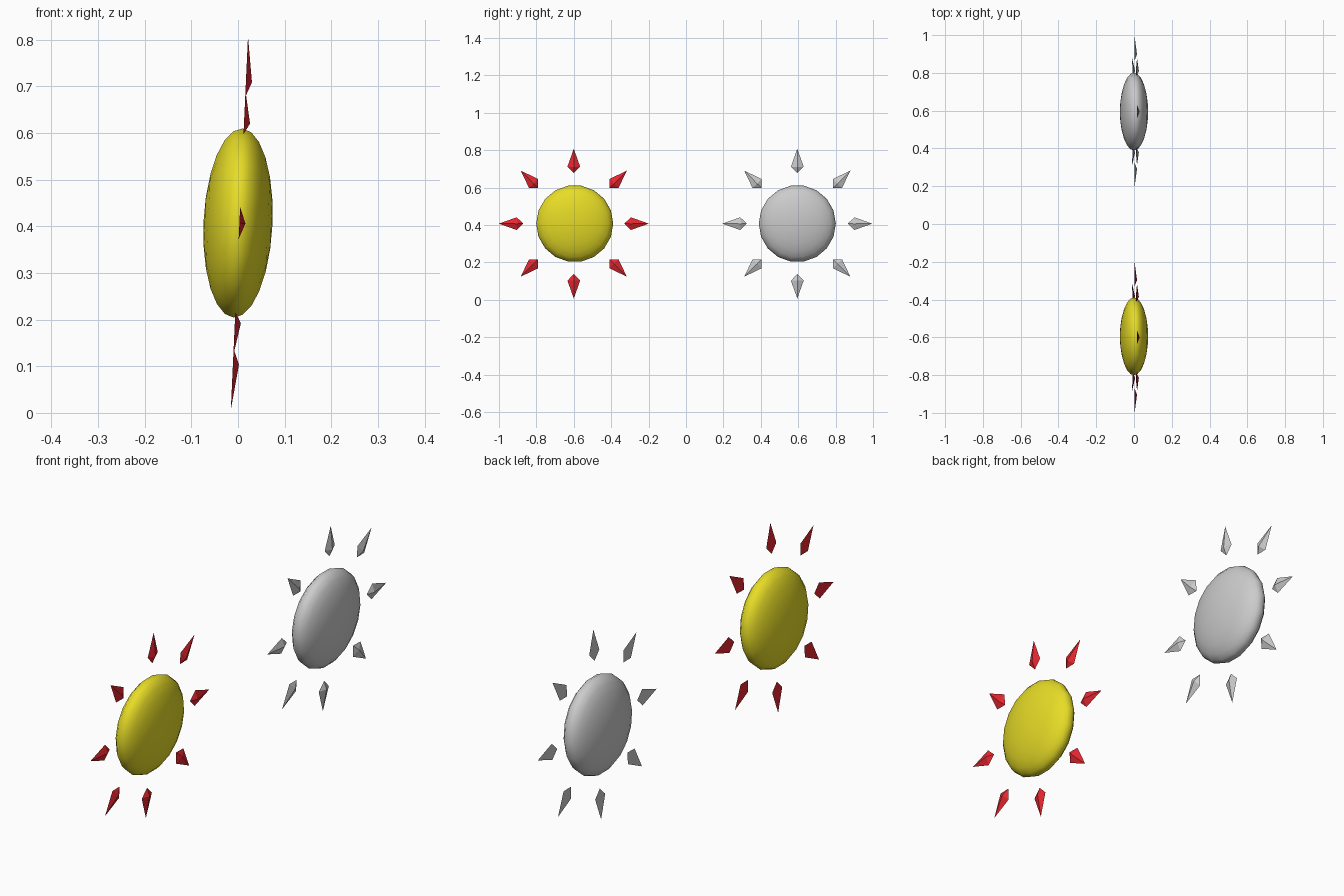
import bpy, bmesh, math
from mathutils import Matrix, Vector

if "Cube" in bpy.data.objects:
    bpy.data.objects.remove(bpy.data.objects["Cube"])

CENTER_Z = 0.407
TILT = math.atan(0.046)      # both emblems lean slightly towards +x at the top


def material(name, color):
    m = bpy.data.materials.new(name)
    m.diffuse_color = color
    m.use_nodes = True
    m.node_tree.nodes["Principled BSDF"].inputs["Base Color"].default_value = m.diffuse_color
    return m


def finish(name, bm, y, mat, smooth):
    bmesh.ops.recalc_face_normals(bm, faces=bm.faces)
    for f in bm.faces:
        f.smooth = smooth
    me = bpy.data.meshes.new(name)
    bm.to_mesh(me)
    bm.free()
    ob = bpy.data.objects.new(name, me)
    bpy.context.collection.objects.link(ob)
    ob.matrix_world = Matrix.Translation((0, y, CENTER_Z)) @ Matrix.Rotation(TILT, 4, 'Y')
    if mat:
        me.materials.append(mat)
    return ob


def disc(name, y, mat):
    # squashed sphere with its poles on the x axis
    bm = bmesh.new()
    bmesh.ops.create_uvsphere(bm, u_segments=18, v_segments=12, radius=1)
    bmesh.ops.rotate(bm, verts=bm.verts, matrix=Matrix.Rotation(math.pi / 2, 3, 'Y'))
    bmesh.ops.scale(bm, verts=bm.verts, vec=(0.074, 0.206, 0.206))
    return finish(name, bm, y, mat, True)


def rays(name, y, mat):
    # eight kite-shaped rays, flat at the back with a raised peak on +x
    kite = [(0, 0.401), (0.034, 0.305), (0, 0.27), (-0.034, 0.305)]
    bm = bmesh.new()
    for i in range(8):
        rot = Matrix.Rotation(i * math.pi / 4, 3, 'X')
        base = [bm.verts.new(rot @ Vector((0.003, w, r))) for w, r in kite]
        peak = bm.verts.new(rot @ Vector((0.016, 0, 0.303)))
        bm.faces.new(base)
        for a, b in zip(base, base[1:] + base[:1]):
            bm.faces.new((a, b, peak))
    return finish(name, bm, y, mat, False)


yellow = material("yellow", (0.8, 0.72, 0.02, 1))
red = material("red", (0.8, 0.02, 0.03, 1))

# coloured sun on the -y side, plain grey one on the +y side
disc("yellow_disc", -0.595, yellow)
rays("red_rays", -0.6, red)
disc("grey_disc", 0.595, None)
rays("grey_rays", 0.595, None)
